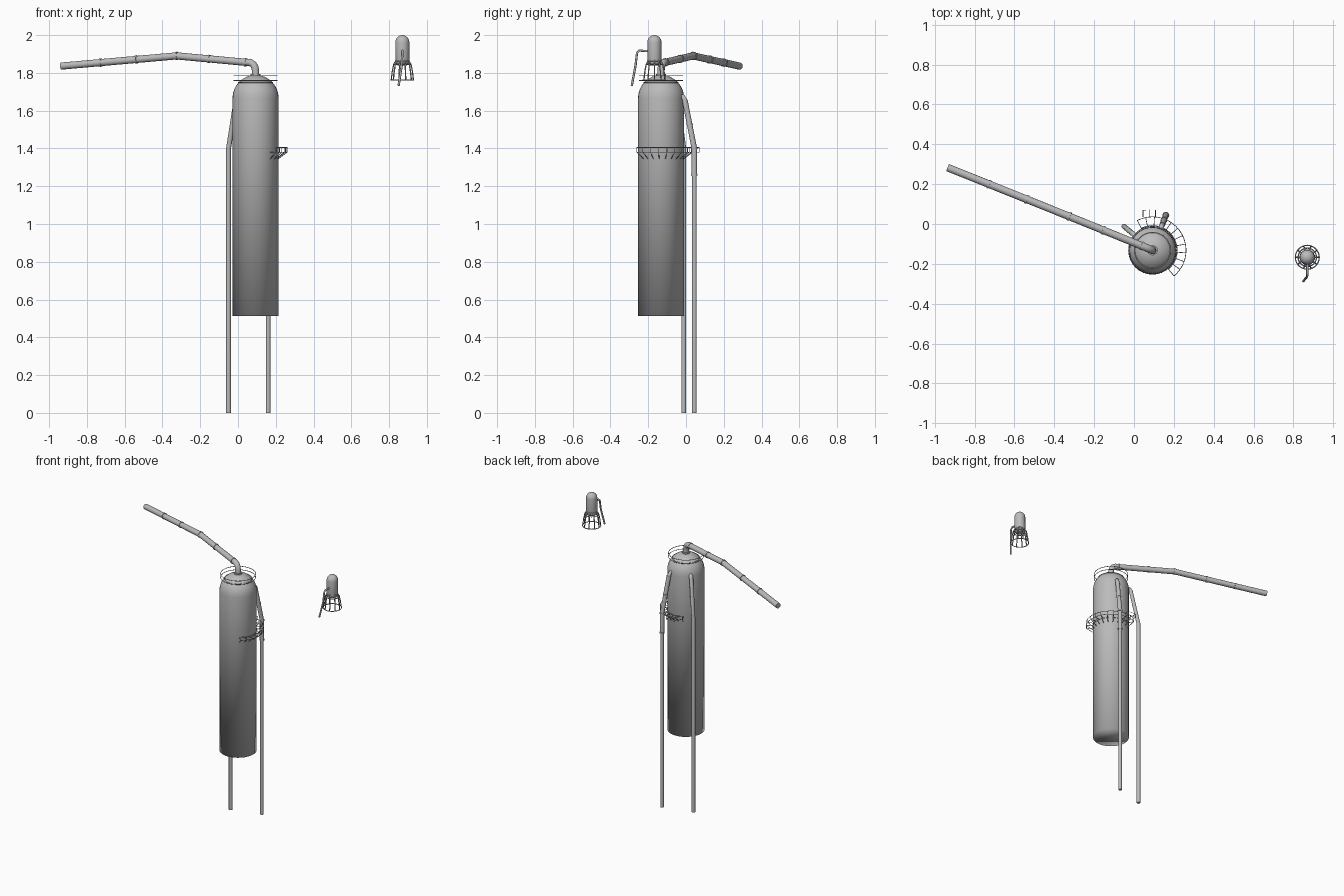
import bpy, bmesh, math
from mathutils import Vector

cube = bpy.data.objects.get("Cube")
if cube:
    bpy.data.objects.remove(cube, do_unlink=True)

grey = bpy.data.materials.new("painted grey metal")
grey.use_nodes = True
GREY = (0.5, 0.5, 0.5, 1)
grey.diffuse_color = GREY
grey.node_tree.nodes["Principled BSDF"].inputs["Base Color"].default_value = GREY

TANK = Vector((0.093, -0.132, 0))
LAMP = Vector((0.87, -0.167, 0))


def finish(name, bm, sharp=None):
    bmesh.ops.recalc_face_normals(bm, faces=bm.faces)
    me = bpy.data.meshes.new(name)
    bm.to_mesh(me)
    bm.free()
    me.materials.append(grey)
    ob = bpy.data.objects.new(name, me)
    bpy.context.collection.objects.link(ob)
    for p in me.polygons:
        p.use_smooth = True
    if sharp:
        me.set_sharp_from_angle(angle=math.radians(sharp))
    return ob


def polar(centre, r, deg, z):
    a = math.radians(deg)
    return centre + Vector((r * math.cos(a), r * math.sin(a), z))


def add_tube(bm, pts, radius, sides=6, closed=False):
    """Sweep a round section along a path, mitring each bend."""
    pts = [Vector(p) for p in pts]
    n = len(pts)
    rings = []
    for i, p in enumerate(pts):
        a = pts[i - 1] if i or closed else p
        b = pts[(i + 1) % n] if i < n - 1 or closed else p
        t = ((p - a).normalized() + (b - p).normalized()).normalized()
        ref = Vector((0, 0, 1)) if abs(t.z) < 0.9 else Vector((0, 1, 0))
        if rings:
            ref = side - t * side.dot(t) if not closed else ref
        else:
            ref = t.cross(ref)
        side = (ref if not closed else t.cross(Vector((0, 0, 1)))).normalized()
        up = t.cross(side)
        ang = [2 * math.pi * k / sides for k in range(sides)]
        rings.append([bm.verts.new(p + radius * (side * math.cos(w) + up * math.sin(w))) for w in ang])
    for i in range(n if closed else n - 1):
        r, s = rings[i], rings[(i + 1) % n]
        for k in range(sides):
            m = (k + 1) % sides
            bm.faces.new((r[k], r[m], s[m], s[k]))
    if not closed:
        bm.faces.new(rings[0])
        bm.faces.new(rings[-1])


def tube(name, pts, radius, sides=12):
    bm = bmesh.new()
    add_tube(bm, pts, radius, sides)
    return finish(name, bm, 50)


def add_ring(bm, centre, r, z, thick, steps=32):
    add_tube(bm, [polar(centre, r, 360 * k / steps, z) for k in range(steps)], thick, 6, True)


def lathe(name, centre, profile, steps=32, sharp=None):
    """Revolve (radius, height) points; the last point is the pole."""
    bm = bmesh.new()
    rings = [[bm.verts.new(polar(centre, r, 360 * k / steps, z)) for k in range(steps)]
             for r, z in profile[:-1]]
    for r, s in zip(rings, rings[1:]):
        for k in range(steps):
            m = (k + 1) % steps
            bm.faces.new((r[k], r[m], s[m], s[k]))
    pole = bm.verts.new(centre + Vector((0, 0, profile[-1][1])))
    for k in range(steps):
        bm.faces.new((rings[-1][k], rings[-1][(k + 1) % steps], pole))
    bm.faces.new(rings[0])
    return finish(name, bm, sharp)


def dome(r, z, steps=8):
    return [(r * math.cos(a), z + r * math.sin(a))
            for a in (math.pi / 2 * k / steps for k in range(steps + 1))]


# Tank with domed top and flat base
lathe("tank", TANK, [(0.122, 0.513)] + dome(0.122, 1.667))

# Rings around the dome
bm = bmesh.new()
add_ring(bm, TANK, 0.115, 1.785, 0.002)
add_ring(bm, TANK, 0.115, 1.76, 0.002)
finish("top_guard_rings", bm)
bm = bmesh.new()
add_ring(bm, TANK, 0.09, 1.75, 0.003)
finish("dome_seam", bm)

# Long outlet pipe leaving the dome, with collars at its joints
far, knee = Vector((-0.935, 0.283, 1.836)), Vector((-0.325, 0.038, 1.89))
start = Vector((0.04, -0.11, 1.856))
base = TANK + Vector((0, 0, 1.77))
corner = TANK + Vector((0, 0, 1.862))
bend_a = corner.lerp(base, 0.6)
bend = [bend_a.lerp(corner, t).lerp(corner.lerp(start, t), t) for t in (0, 0.25, 0.5, 0.75, 1)]
tube("outlet_pipe", [base] + bend + [knee, far], 0.019, 16)
joints = [(start, knee, 0), (start, knee, 0.53), (knee, far, 0), (knee, far, 0.35), (knee, far, 0.66)]
for i, (a, b, t) in enumerate(joints):
    p, d = a.lerp(b, t), (b - a).normalized() * 0.005
    tube(f"outlet_collar_{i + 1}", [p - d, p + d], 0.022, 16)
tube("outlet_base_collar", [base, base + Vector((0, 0, 0.025))], 0.026, 16)


# Downpipes from the shoulder of the tank to the ground
def downpipe(name, foot, top_r, r):
    out = (foot - TANK).normalized()
    top = TANK + out * top_r
    path = [foot, foot + Vector((0, 0, 1.4)), top + Vector((0, 0, 1.655)),
            top - out * 0.012 + Vector((0, 0, 1.675)), top - out * 0.06 + Vector((0, 0, 1.685))]
    tube(name, path, r)
    return path


downpipe("right_downpipe", Vector((-0.05, -0.012, 0)), 0.135, 0.013)
path = downpipe("left_downpipe", Vector((0.16, 0.044, 0)), 0.135, 0.012)
tube("left_downpipe_sleeve", [path[0] + Vector((0, 0, 1.255)), path[1], path[2]], 0.0145)
for i, p in enumerate((path[0] + Vector((0, 0, 1.26)), path[1], path[1].lerp(path[2], 0.5))):
    h = Vector((0, 0, 0.004))
    tube(f"left_downpipe_collar_{i + 1}", [p - h, p + h], 0.017)

# Open walkway frame around the back and left of the tank
WIRE, FLOOR, RAIL = 0.0018, 1.38, 1.405
START, END, BAYS = -50, 117, 11
angles = [START + (END - START) * k / BAYS for k in range(BAYS + 1)]
arc = [START + (END - START) * k / 33 for k in range(34)]
bm = bmesh.new()
for z in (FLOOR, RAIL):
    add_tube(bm, [polar(TANK, 0.168, a, z) for a in arc], WIRE)
add_tube(bm, [polar(TANK, 0.124, a, FLOOR) for a in arc], WIRE)
for a in angles:
    rim, wall = polar(TANK, 0.168, a, FLOOR), polar(TANK, 0.121, a, FLOOR)
    add_tube(bm, [wall, rim], WIRE)
    add_tube(bm, [rim, polar(TANK, 0.168, a, RAIL)], WIRE)
    add_tube(bm, [rim, polar(TANK, 0.121, a, 1.345)], WIRE)
finish("walkway_frame", bm)

# Small landing standing off the walkway
bm = bmesh.new()
x0, x1, y0, y1 = 0.045, 0.108, 0.036, 0.07
for z in (FLOOR, RAIL):
    add_tube(bm, [(x0, y0, z), (x0, y1, z), (x1, y1, z), (x1, y0, z)], WIRE)
for x in (x0, (x0 + x1) / 2, x1):
    add_tube(bm, [(x, y0, FLOOR), (x, y1, FLOOR), (x, y1, RAIL)], WIRE)
finish("walkway_landing", bm)

# Separate capsule head
lathe("capsule", LAMP, [(0.024, 1.84), (0.034, 1.845), (0.037, 1.855)] + dome(0.037, 1.963, 6), 20, 60)

# Flared cage under the capsule
bm = bmesh.new()
for k in range(10):
    add_tube(bm, [polar(LAMP, r, 36 * k, z) for r, z in
                  ((0.033, 1.868), (0.046, 1.845), (0.053, 1.81), (0.059, 1.762))], 0.0035)
add_ring(bm, LAMP, 0.06, 1.762, 0.003)
add_ring(bm, LAMP, 0.046, 1.845, 0.003)
add_ring(bm, LAMP, 0.036, 1.864, 0.003)
finish("capsule_cage", bm)

# Feed line hanging off the front of the capsule
tube("feed_line", [LAMP + Vector(p) for p in
                   ((0, -0.03, 1.915), (0, -0.08, 1.918), (0, -0.092, 1.907),
                    (-0.003, -0.1, 1.84), (-0.02, -0.12, 1.732))], 0.006, 8)
